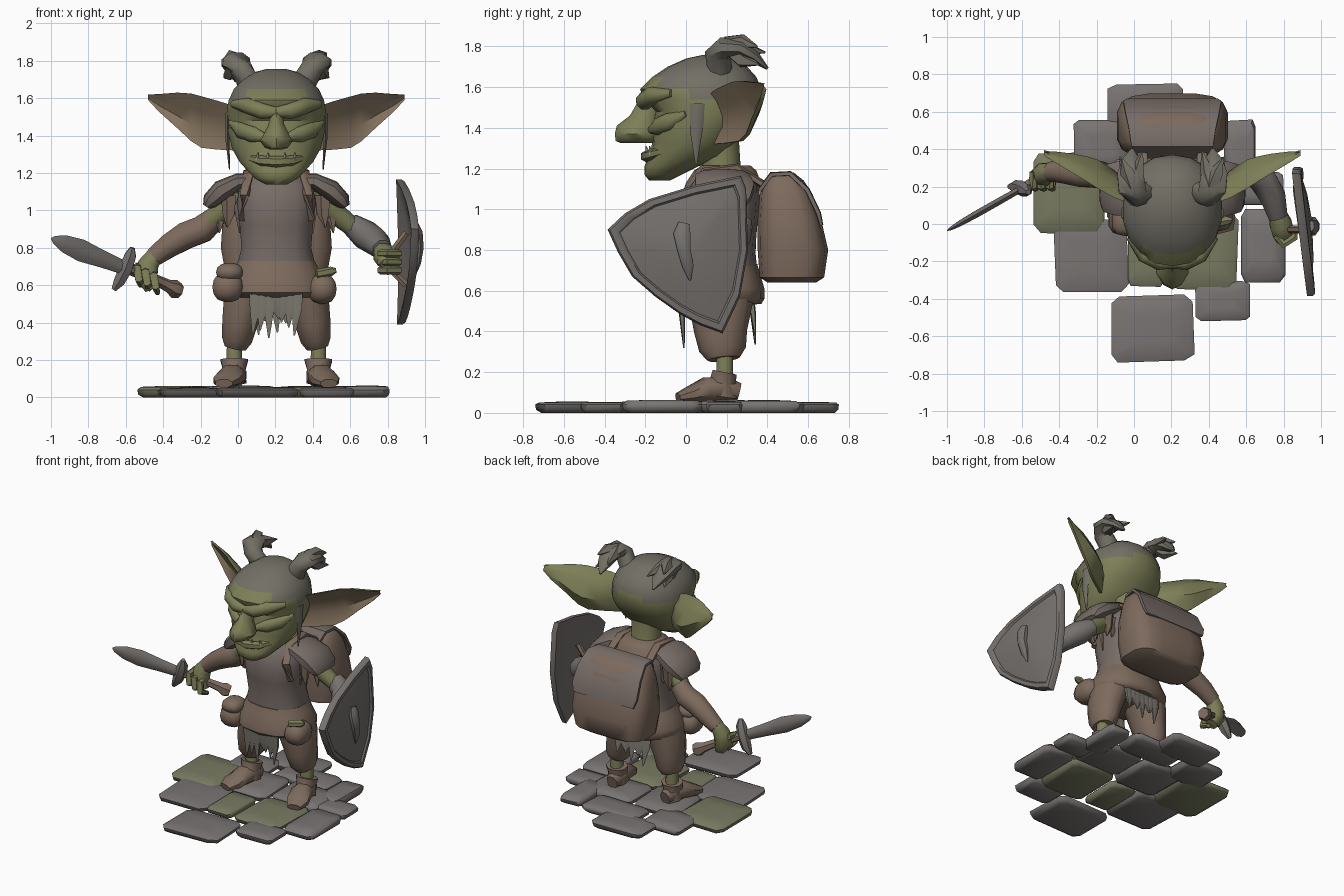
import bpy, bmesh, math, random
from mathutils import Vector as V
random.seed(4)
CX = 0.205                                   # the figure's own mirror line


def mat(name, r, g, b):
    m = bpy.data.materials.new(name)
    m.diffuse_color = (r, g, b, 1)
    return m


SKIN = mat("skin", .205, .21, .095)
LEATHER = mat("leather", .205, .145, .11)
CLOTH = mat("cloth", .185, .15, .135)
STEEL = mat("steel", .18, .165, .155)
HAIR = mat("hair", .17, .16, .13)
EAR_IN = mat("inner_ear", .23, .17, .11)
MOSS = mat("mossy_stone", .19, .195, .12)
STONE = mat("stone", .19, .175, .17)
RAG = mat("rag", .22, .205, .17)
BONE = mat("bone", .4, .38, .28)


def loft(name, rings, m):
    """Skin a list of equal point rings and cap both ends."""
    bm = bmesh.new()
    rs = [[bm.verts.new(p) for p in r] for r in rings]
    n = len(rs[0])
    for a, b in zip(rs, rs[1:]):
        for i in range(n):
            bm.faces.new((a[i], a[(i + 1) % n], b[(i + 1) % n], b[i]))
    bm.faces.new(rs[0])
    bm.faces.new(rs[-1])
    bmesh.ops.recalc_face_normals(bm, faces=bm.faces)
    me = bpy.data.meshes.new(name)
    bm.to_mesh(me)
    bm.free()
    me.materials.append(m)
    ob = bpy.data.objects.new(name, me)
    bpy.context.collection.objects.link(ob)
    return ob


def oval(n, p):
    out = []
    for i in range(n):
        a = 2 * math.pi * (i + .5) / n
        c, s = math.cos(a), math.sin(a)
        out.append((math.copysign(abs(c) ** (2 / p), c), math.copysign(abs(s) ** (2 / p), s)))
    return out


def stack(name, rows, m, n=14, p=2.2, cx=CX):
    """Horizontal sections: (z, front y, back y, half width)."""
    return loft(name, [[V((cx + w * c, (f + b) / 2 + (b - f) / 2 * s, z)) for c, s in oval(n, p)]
                       for z, f, b, w in rows], m)


def tube(name, pts, m, n=8, p=2.0, side=None):
    """Sections along a path: (x, y, z, radius across, radius up). side mirrors about the figure."""
    P = [V(q[:3]) for q in pts]
    if side is not None:
        P = [V((CX + side * q.x, q.y, q.z)) for q in P]
    d = (P[-1] - P[0]).normalized()
    up = V((0, 1, 0)) if abs(d.z) > .8 else V((0, 0, 1))
    rings = []
    for i, q in enumerate(P):
        t = (P[min(i + 1, len(P) - 1)] - P[max(i - 1, 0)]).normalized()
        s = t.cross(up).normalized()
        u = s.cross(t)
        a, b = pts[i][3], pts[i][-1]
        rings.append([q + s * a * c + u * b * k for c, k in oval(n, p)])
    return loft(name, rings, m)


def blob(name, c, r, m, p=2.0, n=10):
    x, y, z = c
    rows = []
    for k in range(7):
        a = -1.45 + 2.9 * k / 6
        h = math.cos(a) ** (2 / p)
        rows.append((z + r[2] * math.sin(a), y - r[1] * h, y + r[1] * h, r[0] * h))
    return stack(name, rows, m, n, p, x)


# head with a hair cap, and neck
head = stack("head", [(1.14, -.18, -.08, .06), (1.17, -.205, -.02, .115), (1.21, -.205, .06, .155),
                      (1.26, -.18, .17, .2), (1.33, -.165, .25, .24), (1.42, -.165, .32, .262),
                      (1.48, -.15, .355, .268), (1.54, -.21, .37, .268), (1.59, -.225, .37, .258),
                      (1.65, -.165, .345, .23), (1.70, -.09, .3, .18), (1.74, .0, .24, .115),
                      (1.757, .08, .18, .05)], SKIN, 18)
head.data.materials.append(HAIR)
for f in head.data.polygons:
    if f.center.z + .2 * f.center.y + .35 * abs(f.center.x - CX) > 1.66:
        f.material_index = 1
stack("neck", [(1.08, .07, .3, .13), (1.18, .08, .27, .1), (1.34, .06, .26, .11)], SKIN, 10)
# face
stack("nose", [(1.54, -.23, -.13, .03), (1.46, -.275, -.13, .045), (1.41, -.34, -.13, .07),
               (1.37, -.35, -.12, .092), (1.335, -.345, -.12, .065), (1.325, -.32, -.16, .03)], SKIN, 10, 1.7)
tube("lower_lip", [(CX - .15, -.1, 1.285, .02), (CX - .08, -.175, 1.265, .028), (CX, -.195, 1.26, .03),
                   (CX + .08, -.175, 1.265, .028), (CX + .15, -.1, 1.285, .02)], SKIN, 6)
for s in (-1, 1):
    tube("brow", [(.0, -.21, 1.525, .03), (.07, -.205, 1.53, .045), (.15, -.165, 1.56, .045),
                  (.23, -.07, 1.57, .02)], SKIN, 8, side=s)
    tube("cheek", [(.06, -.17, 1.39, .02), (.12, -.135, 1.405, .035, .045), (.19, -.08, 1.43, .035, .045),
                   (.245, .0, 1.47, .015)], SKIN, 8, side=s)
    for u in (.045, .1):
        tube("tooth", [(u, -.2 + u * .3, 1.27, .014), (u, -.21 + u * .3, 1.31, .003)], BONE, 5, side=s)
    # cupped pointed ears: (out, y, top z, bottom z, bottom y shift, cup depth)
    ring = []
    for u, y, zt, zb, dy, d in [(.2, .11, 1.55, 1.32, .02, .03), (.31, .15, 1.585, 1.325, .05, .06),
                                (.4, .2, 1.61, 1.335, .06, .06), (.455, .235, 1.625, 1.37, .06, .05),
                                (.53, .28, 1.63, 1.44, .04, .04), (.63, .34, 1.622, 1.53, .02, .02),
                                (.685, .375, 1.62, 1.59, .0, .005)]:
        x = CX + s * u
        h = zt - zb
        ring.append([V((x, y - .01, zt)), V((x, y + d * .7, zb + h * .7)), V((x, y + d + dy * .6, zb + h * .35)),
                     V((x, y + dy, zb)), V((x, y + dy + .02, zb)),
                     V((x, y + d * 1.8 + dy * .6, zb + h * .4)), V((x, y + d * 1.6, zb + h * .75)),
                     V((x, y + .012, zt))])
    ear = loft("ear", ring, SKIN)
    ear.data.materials.append(EAR_IN)
    for f in ear.data.polygons:
        f.material_index = int(f.normal.y < -.3)
    # hair tufts bending backwards, and a side lock
    tube("hair_tuft", [(.14, .17, 1.67, .06, .07), (.19, .155, 1.76, .065, .06), (.215, .19, 1.795, .08, .055),
                       (.225, .27, 1.79, .075, .045), (.22, .34, 1.745, .05, .03), (.215, .4, 1.69, .008)],
         HAIR, 8, side=s)
    for u, y, z in [(.16, .39, 1.77), (.27, .35, 1.80), (.28, .36, 1.71)]:
        tube("hair_spike", [(.21, .2, 1.805, .045), ((.21 + u) / 2, .28, z + .02, .04), (u, y, z, .004)],
             HAIR, 5, side=s)
    tube("side_lock", [(.26, .06, 1.52, .015, .04), (.262, .05, 1.38, .012, .03), (.25, .05, 1.22, .004)],
         HAIR, 6, side=s)

# tunic and skirt with a flared, ragged hem
stack("tunic", [(.6, -.01, .36, .22), (.7, -.01, .35, .215), (.8, .0, .34, .19), (.92, -.02, .35, .2),
                (1.04, -.03, .36, .215), (1.13, .0, .36, .2), (1.19, .04, .34, .15), (1.21, .07, .31, .12)],
      CLOTH, 14, 2.5)
stack("skirt", [(.535, -.04, .37, .24), (.56, -.065, .385, .275), (.61, -.06, .385, .275),
                (.68, -.03, .365, .235), (.73, -.015, .35, .21)], LEATHER, 14, 2.3)
stack("collar", [(1.14, .02, .37, .19), (1.19, .04, .35, .16), (1.215, .07, .32, .12)], LEATHER, 12)

for s in (-1, 1):
    # trousers, ankles and boots
    tube("trouser_leg", [(.14, .17, .6, .12, .17), (.175, .17, .5, .115, .15), (.195, .17, .4, .1, .13),
                         (.21, .18, .31, .085, .115), (.22, .185, .265, .06, .08)], LEATHER, 10, side=s)
    tube("ankle", [(.225, .19, .32, .042), (.225, .19, .2, .045), (.225, .19, .12, .05)], SKIN, 8, side=s)
    tube("boot_cuff", [(.225, .19, .2, .08, .065), (.225, .18, .15, .065, .07), (.225, .17, .08, .07, .09)],
         LEATHER, 8, side=s)
    tube("boot", [(.215, .26, .1, .04, .05), (.22, .2, .115, .065, .065), (.24, .1, .115, .075, .065),
                  (.265, .02, .09, .08, .042), (.28, -.04, .075, .05, .024)], LEATHER, 8, side=s)
    # shoulder pads, ragged sleeves, pack straps
    tube("shoulder_pad", [(.11, .18, 1.16, .1, .04), (.2, .18, 1.155, .14, .045), (.29, .19, 1.105, .15, .06),
                          (.355, .19, 1.05, .13, .045), (.375, .19, 1.02, .1, .02)], CLOTH, 10, 2.6, side=s)
    for k in range(5):
        a = k * 1.25
        u, y = .235 + .06 * math.cos(a), .2 + .08 * math.sin(a)
        tube("sleeve_rag", [(u, y, 1.08, .045, .03), (u, y, .98, .035, .02),
                            (u + .01, y, .88 + .03 * (k % 3), .004)], LEATHER, 5, side=s)
    tube("pack_strap", [(.18, .06, .95, .03, .02), (.17, .02, 1.08, .03, .02), (.15, .09, 1.185, .03, .02),
                        (.15, .25, 1.205, .03, .02), (.16, .38, 1.12, .03, .02)], LEATHER, 6, side=s)

# torn loincloth strips, front and back
for y in (-.02, .33):
    for k in range(7):
        x = CX - .11 + k * .037
        zb = .31 + random.random() * .12
        tube("rag_strip", [(x, y - .01, .58, .035, .015), (x, y, .48, .032, .015),
                           (x + random.uniform(-.02, .02), y + .01, zb, .004)], RAG, 5)
# belt pouches
blob("pouch", (-.055, .03, .59), (.085, .09, .08), LEATHER, 2.8)
blob("pouch_flap", (-.045, .02, .67), (.075, .085, .05), LEATHER, 2.8)
blob("pouch", (.45, .06, .58), (.08, .1, .08), LEATHER, 2.8)
tube("belt_flask", [(.42, .0, .66, .025), (.5, .02, .675, .025), (.525, .02, .68, .012)], SKIN, 6)

# backpack with flap
stack("backpack", [(.64, .4, .64, .22), (.665, .36, .68, .275), (.8, .35, .7, .3), (.95, .35, .665, .29),
                   (1.07, .36, .625, .265), (1.14, .38, .58, .24), (1.18, .42, .53, .2)], LEATHER, 16, 3.6)
tube("backpack_flap", [(CX, .36, 1.09, .2, .012), (CX, .42, 1.17, .225, .014), (CX, .51, 1.175, .24, .014),
                       (CX, .595, 1.095, .26, .014), (CX, .65, .98, .27, .014), (CX, .665, .92, .25, .01)],
     CLOTH, 8, 5)

# sword arm
tube("sword_upper_arm", [(.01, .19, 1.1, .07), (-.08, .22, 1.0, .062), (-.2, .26, .9, .05)], SKIN, 8)
tube("sword_bracer", [(-.12, .25, .96, .065), (-.19, .265, .9, .078), (-.28, .27, .865, .078),
                      (-.37, .28, .81, .068), (-.45, .28, .75, .055)], LEATHER, 8)
tube("sword_hand", [(-.44, .28, .77, .045), (-.48, .27, .71, .06), (-.49, .26, .64, .065),
                    (-.46, .26, .58, .04)], SKIN, 8)
for k in range(3):
    x = -.54 + k * .045
    tube("finger", [(x, .28, .7 - k * .02, .022), (x, .2, .69 - k * .02, .024), (x + .01, .19, .63 - k * .02, .022),
                    (x + .02, .26, .6 - k * .02, .015)], SKIN, 6)
# sword
G, T = V((-.6, .19, .69)), V((-.998, -.035, .85))
blade = [(0, .02, .036), (.3, .022, .046), (.6, .022, .06), (.82, .018, .047), (.96, .01, .022), (1, .002, .004)]
tube("sword_blade", [(*G.lerp(T, t), a, b) for t, a, b in blade], STEEL, 6, 1.7)
tube("sword_guard", [(-.565, .17, .8, .015), (-.575, .18, .76, .035), (-.6, .19, .69, .042),
                     (-.635, .2, .62, .035), (-.665, .2, .575, .015)], STEEL, 6)
tube("sword_grip", [(-.59, .195, .69, .03), (-.42, .29, .62, .03), (-.37, .32, .595, .035),
                    (-.34, .335, .58, .05), (-.31, .35, .57, .04)], LEATHER, 6)

# shield arm
tube("shield_upper_arm", [(.4, .19, 1.1, .07), (.5, .23, 1.0, .062), (.64, .26, .89, .05)], SKIN, 8)
tube("shield_bracer", [(.6, .27, .93, .06), (.68, .25, .87, .08), (.74, .15, .83, .075), (.77, .04, .79, .055)],
     STEEL, 8)
tube("shield_hand", [(.765, .07, .79, .045), (.785, .0, .76, .065), (.8, -.06, .73, .06), (.79, -.1, .71, .03)],
     SKIN, 8)
for k in range(3):
    z = .77 - k * .045
    tube("finger", [(.76, -.06, z, .022), (.8, -.11, z, .024), (.86, -.07, z, .022), (.86, -.03, z, .014)], SKIN, 6)
tube("shield_grip", [(.9, -.03, .88, .02), (.84, -.03, .8, .022), (.84, -.03, .66, .022), (.9, -.03, .6, .02)],
     LEATHER, 6)
# domed shield with a raised rim; outline in (y, z)
outline = [(-.385, .9), (-.3, .98), (-.18, 1.05), (.05, 1.12), (.27, 1.165), (.295, 1.1), (.305, .8),
           (.265, .57), (.18, .39), (.07, .43), (-.03, .485), (-.15, .57), (-.265, .67), (-.335, .79)]


def shield_ring(k, off):
    r = []
    for y, z in outline:
        y, z = .02 + (y - .02) * k, .8 + (z - .8) * k
        r.append(V((.868 + (.3 - y) * .1 + .045 * (1 - k * k) - .12 * (z - .8) ** 2 + off, y, z)))
    return r


loft("shield", [shield_ring(k, o) for k, o in [(.04, -.015), (.5, -.015), (.9, -.015), (1, -.01), (1, .02),
                                               (.97, .032), (.88, .025), (.85, .01), (.5, .01), (.04, .01)]], STEEL)
tube("shield_boss", [(.945, -.01, .93, .02, .03), (.955, -.02, .88, .035, .045), (.965, -.01, .8, .03, .035),
                     (.96, .01, .72, .02, .03), (.945, .02, .65, .005)], STEEL, 8)

# paving stones: x0, x1, y0, y1, mossy
for x0, x1, y0, y1, g in [(-.14, .27, .5, .75, 0), (-.33, -.01, .28, .56, 0), (-.55, -.15, -.05, .38, 1),
                          (-.43, -.03, -.37, .03, 0), (-.04, .17, -.34, .0, 1), (-.13, .32, -.74, -.38, 0),
                          (.33, .63, -.52, -.3, 0), (.57, .81, -.31, .08, 0), (.48, .65, .2, .56, 0),
                          (.19, .56, -.36, .06, 1), (-.15, .2, .0, .36, 0), (.2, .6, .06, .36, 0),
                          (.02, .47, .36, .58, 0), (.55, .8, .1, .28, 0)]:
    cx, cy, w, d = (x0 + x1) / 2, (y0 + y1) / 2, (x1 - x0) / 2, (y1 - y0) / 2
    rim = [(sx * random.uniform(.9, 1), sy * random.uniform(.92, 1))
           for sx, sy in [(1, -.8), (1, .8), (.8, 1), (-.8, 1), (-1, .8), (-1, -.8), (-.8, -1), (.8, -1)]]
    h = random.uniform(.048, .06)
    loft("paving_stone", [[V((cx + a * w * k, cy + b * d * k, z)) for a, b in rim]
                          for k, z in [(.85, 0), (.99, .015), (1.02, .04), (.92, h), (.4, h + .004)]],
         MOSS if g else STONE)

# smooth shading with sharp edges kept
bpy.ops.object.select_all(action='SELECT')
bpy.context.view_layer.objects.active = head
bpy.ops.object.shade_smooth_by_angle(angle=math.radians(50))
